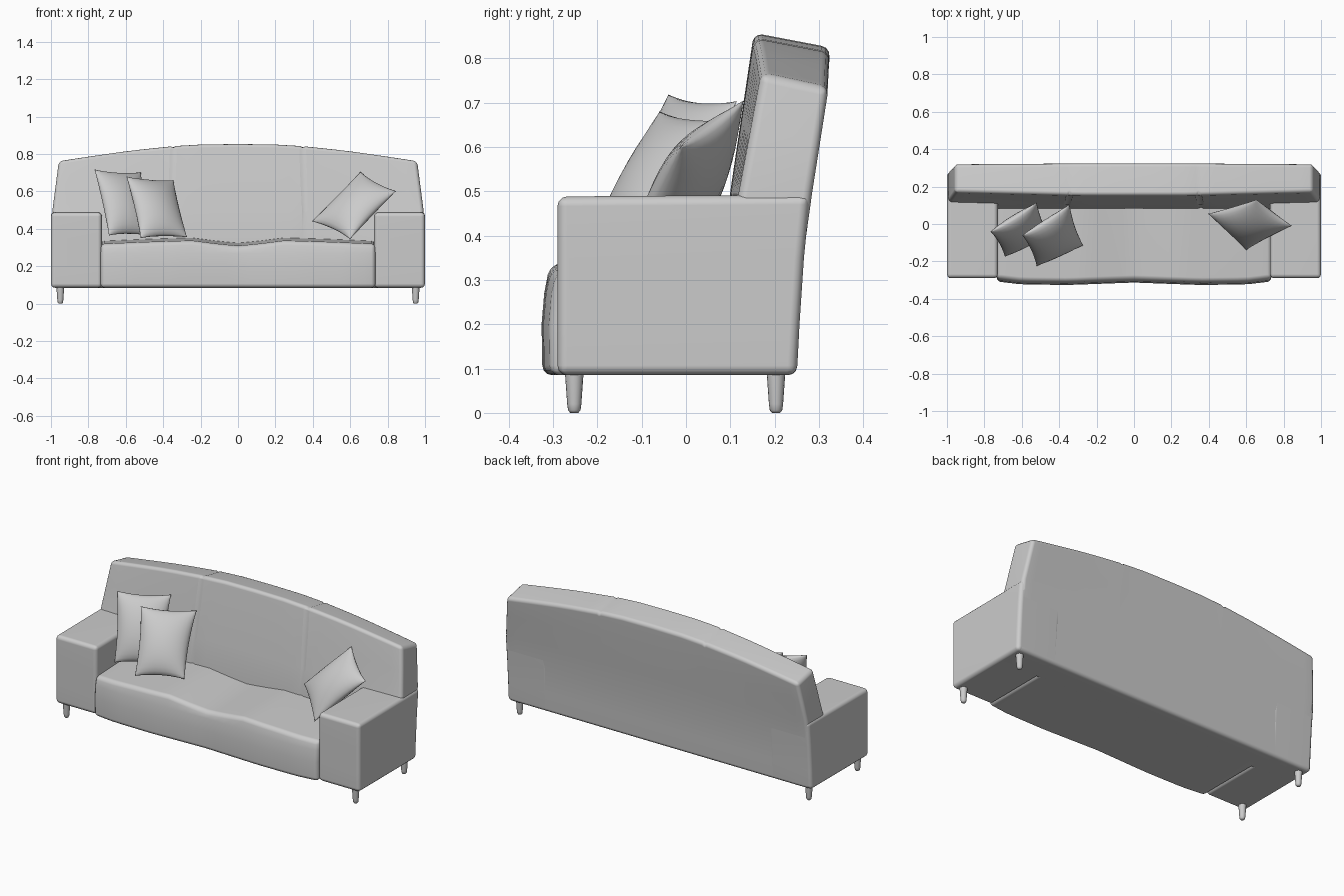
import bpy, bmesh, math
from mathutils import Vector

if "Cube" in bpy.data.objects:
    bpy.data.objects.remove(bpy.data.objects["Cube"])


def make(name, verts, faces, bevel=0.0, segs=3, limit=45):
    """Mesh object with smooth shading and an optional rounded edge."""
    me = bpy.data.meshes.new(name)
    me.from_pydata(verts, [], faces)
    bm = bmesh.new()
    bm.from_mesh(me)
    bmesh.ops.remove_doubles(bm, verts=bm.verts, dist=1e-5)
    bmesh.ops.recalc_face_normals(bm, faces=bm.faces)
    for f in bm.faces:
        f.smooth = True
    bm.to_mesh(me)
    bm.free()
    ob = bpy.data.objects.new(name, me)
    bpy.context.collection.objects.link(ob)
    if bevel:
        b = ob.modifiers.new("round", 'BEVEL')
        b.width, b.segments = bevel, segs
        b.limit_method, b.angle_limit = 'ANGLE', math.radians(limit)
        b.use_clamp_overlap = False
        ob.modifiers.new("normals", 'WEIGHTED_NORMAL').keep_sharp = False
    return ob


def interp(x, pts):
    """Piecewise linear lookup."""
    if x <= pts[0][0]:
        return pts[0][1]
    for (a, p), (b, q) in zip(pts, pts[1:]):
        if x <= b:
            return p + (q - p) * (x - a) / (b - a)
    return pts[-1][1]


def loft(name, rings, bevel, limit=45):
    """Skin rings; each ring is (front points, back points) with matching levels."""
    n = len(rings[0][0])
    verts = [v for fr, bk in rings for v in fr + bk[::-1]]
    m, faces = 2 * n, []
    for i in range(len(rings) - 1):
        for j in range(m):
            k = (j + 1) % m
            faces.append((i * m + j, i * m + k, (i + 1) * m + k, (i + 1) * m + j))
    for o in (0, (len(rings) - 1) * m):
        for j in range(n - 1):
            faces.append((o + j, o + j + 1, o + m - 2 - j, o + m - 1 - j))
    return make(name, verts, faces, bevel, 3, limit)


# backrest: arched top, tapered ends, two shallow seams
TOP = [(0, .857), (.2, .855), (.36, .846), (.6, .822), (.8, .795), (1, .766)]
half = [0, .1, .2, .28, .345, .36, .375, .45, .55, .65, .75, .85, .93, 1]
stations = [-s for s in half[:0:-1]] + half
rings = []
for s in stations:
    a = abs(s)
    seam = .006 if a == .36 else 0
    top = interp(a, TOP) - seam
    e = max(0, (a - .3) / .7)
    front, back = [], []
    for z, yf, yb in [(.085, .08, .25), (.2, .08, .255), (.35, .083, .264), (.5, .10 + .02 * e, .285)]:
        front.append((s * .992, yf + seam, z))
        back.append((s * .992, yb, z))
    for k in (.5, 1):
        w = .992 - .034 * k
        z = .5 + (top - .5) * k
        front.append((s * w, .10 + .02 * e + k * (.053 - .003 * e) + seam, z))
        back.append((s * w, .285 + .041 * k - .004 * e * k, z - .033 * k))
    rings.append((front, back))
loft("backrest", rings, .02)

# seat: gently waved top and front
WAVE = [(0, .327), (.1, .336), (.25, .355), (.5, .347), (.735, .337)]
FRONT = [(0, -.311), (.35, -.324), (.6, -.321), (.735, -.305)]
rings = []
for i in range(-12, 13):
    x = .735 * i / 12
    t, f = interp(abs(x), WAVE), interp(abs(x), FRONT)
    front = [(x, f, .085), (x, f - .002, .2), (x, f + .004, .27), (x, f + .016, t - .018)]
    back = [(x, .15, .085), (x, .15, .2), (x, .15, .27), (x, .15, t)]
    rings.append((front, back))
loft("seat", rings, .022)

# arms: side profile extruded in x
for side, sx in (("left", -1), ("right", 1)):
    rings = []
    for x in (.728, 1.0):
        front = [(sx * x, -.29, z) for z in (.085, .2, .35, .488)]
        back = [(sx * x, y, z) for y, z in ((.25, .085), (.256, .2), (.266, .35), (.28, .492))]
        rings.append((front, back))
    loft(side + "_arm", rings, .022)

# tapered round legs
LEG = [(.0, .0), (.009, .0), (.014, .006), (.016, .02), (.021, .09)]
for sx in (-1, 1):
    for part, y in (("front", -.252), ("rear", .203)):
        n, verts, faces = 16, [], []
        for r, z in LEG:
            for j in range(n):
                a = 2 * math.pi * j / n
                verts.append((sx * .95 + r * math.cos(a), y + r * math.sin(a), z))
        for i in range(len(LEG) - 1):
            for j in range(n):
                k = (j + 1) % n
                faces.append((i * n + j, i * n + k, (i + 1) * n + k, (i + 1) * n + j))
        make(f"{part}_leg_{'left' if sx < 0 else 'right'}", verts, faces)


# pillows: bulged sheets between four corners with pinched sides
def pillow(name, tl, tr, br, bl, thick=.06, n=14):
    tl, tr, br, bl = map(Vector, (tl, tr, br, bl))
    nrm = (tr - tl + br - bl).cross(bl - tl + br - tr).normalized()
    verts, faces = [], []
    for side in (1, -1):
        o = len(verts)
        for i in range(n + 1):
            for j in range(n + 1):
                u = -math.cos(math.pi * i / n)
                v = -math.cos(math.pi * j / n)
                pu = u * (1 - .07 * (1 - v * v))
                pv = v * (1 - .07 * (1 - u * u))
                a, b = (pu + 1) / 2, (pv + 1) / 2
                p = tl.lerp(tr, a).lerp(bl.lerp(br, a), b)
                h = thick * (max(0, (1 - u * u) * (1 - v * v))) ** .55
                verts.append(p + nrm * h * side)
        for i in range(n):
            for j in range(n):
                q = o + i * (n + 1) + j
                faces.append((q, q + 1, q + n + 2, q + n + 1))
    make(name, verts, faces)


pillow("pillow_left_rear", (-.768, -.04, .718), (-.52, .115, .703), (-.455, -.05, .36), (-.69, -.175, .365))
pillow("pillow_left_front", (-.597, -.06, .68), (-.345, .105, .66), (-.272, -.115, .355), (-.52, -.225, .35))
pillow("pillow_right", (.655, .13, .705), (.845, -.01, .602), (.6, -.14, .345), (.395, .055, .44))
